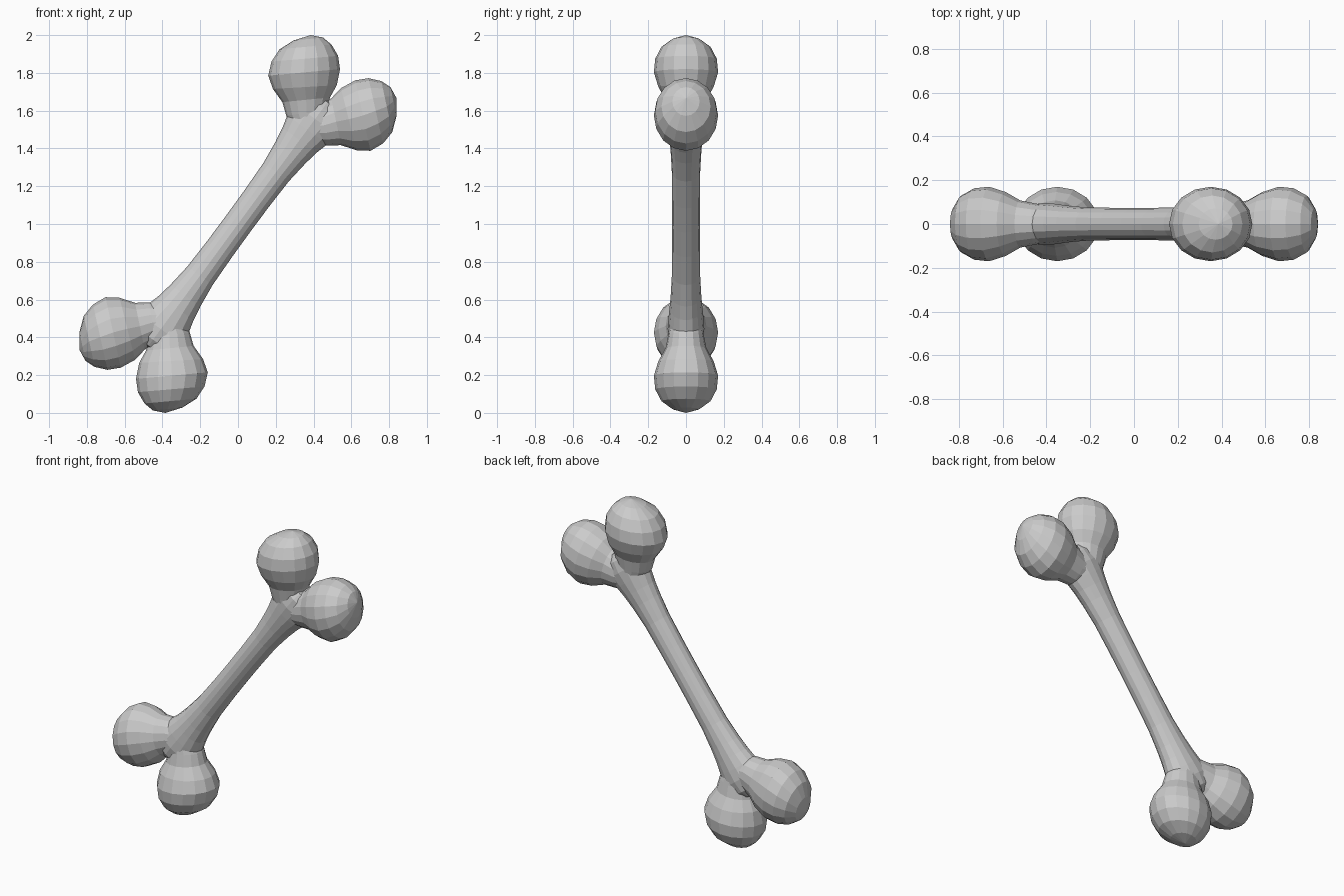
import bpy, bmesh, math
from mathutils import Vector

if "Cube" in bpy.data.objects:
    bpy.data.objects.remove(bpy.data.objects["Cube"])

SIDES = 16
AXIS = Vector((0.592, 0, 0.806))      # along the shaft
SIDE = Vector((0.806, 0, -0.592))     # across the shaft
CENTRE = Vector((0, 0, 1))


def to_world(u, v):
    return CENTRE + AXIS * u + SIDE * v


def to_local(x, z):
    p = Vector((x, 0, z)) - CENTRE
    return p.dot(AXIS), p.dot(SIDE)


def loft(name, rings, start, end):
    """Closed tube through oval rings (left point, right point, y radius)."""
    bm = bmesh.new()
    loops = []
    for a, b, ry in rings:
        mid, half = (a + b) / 2, (b - a) / 2
        loops.append([bm.verts.new(mid + half * math.cos(t) + Vector((0, ry * math.sin(t), 0)))
                      for t in (2 * math.pi * i / SIDES for i in range(SIDES))])
    for l0, l1 in zip(loops, loops[1:]):
        for i in range(SIDES):
            j = (i + 1) % SIDES
            bm.faces.new((l0[i], l0[j], l1[j], l1[i]))
    for loop, tip in ((loops[0], start), (loops[-1], end)):
        pole = bm.verts.new(tip)
        for i in range(SIDES):
            bm.faces.new((loop[i], loop[(i + 1) % SIDES], pole))
    bmesh.ops.recalc_face_normals(bm, faces=bm.faces)
    mesh = bpy.data.meshes.new(name)
    bm.to_mesh(mesh)
    bm.free()
    obj = bpy.data.objects.new(name, mesh)
    bpy.context.collection.objects.link(obj)
    return obj


# shaft: distance from the middle, half width, half depth; mirrored end to end
half = [(0.16, 0.078, 0.074), (0.34, 0.083, 0.075), (0.47, 0.098, 0.081),
        (0.55, 0.112, 0.087), (0.62, 0.131, 0.093), (0.69, 0.150, 0.097),
        (0.76, 0.130, 0.086), (0.80, 0.075, 0.055)]
stations = [(-u, w, d) for u, w, d in reversed(half)] + [(0, 0.077, 0.073)] + half
bone = loft("bone", [(to_world(u, -w), to_world(u, w), d) for u, w, d in stations],
            to_world(-0.815, 0), to_world(0.815, 0))

# knob: left x z, right x z, half depth (upper left one, the rest mirrored)
knob = [(0.30, 1.47, 0.48, 1.50, 0.078), (0.255, 1.575, 0.47, 1.60, 0.094),
        (0.235, 1.645, 0.487, 1.67, 0.108), (0.185, 1.715, 0.523, 1.735, 0.146),
        (0.16, 1.785, 0.54, 1.82, 0.170), (0.177, 1.86, 0.53, 1.89, 0.163),
        (0.22, 1.925, 0.495, 1.95, 0.130), (0.295, 1.972, 0.45, 1.987, 0.072)]
start, tip = to_local(0.39, 1.47), to_local(0.385, 2.0)

for su in (1, -1):
    for sv in (1, -1):
        def place(uv):
            return to_world(uv[0] * su, uv[1] * sv)
        rings = [(place(to_local(ax, az)), place(to_local(bx, bz)), d)
                 for ax, az, bx, bz, d in knob]
        part = loft("knob", rings, place(start), place(tip))
        # merge the knob into the bone
        mod = bone.modifiers.new("union", 'BOOLEAN')
        mod.operation = 'UNION'
        mod.solver = 'EXACT'
        mod.object = part
        bpy.context.view_layer.update()
        deps = bpy.context.evaluated_depsgraph_get()
        merged = bpy.data.meshes.new_from_object(bone.evaluated_get(deps))
        bone.modifiers.clear()
        bone.data = merged
        bpy.data.objects.remove(part)
bone.data.name = "bone"
